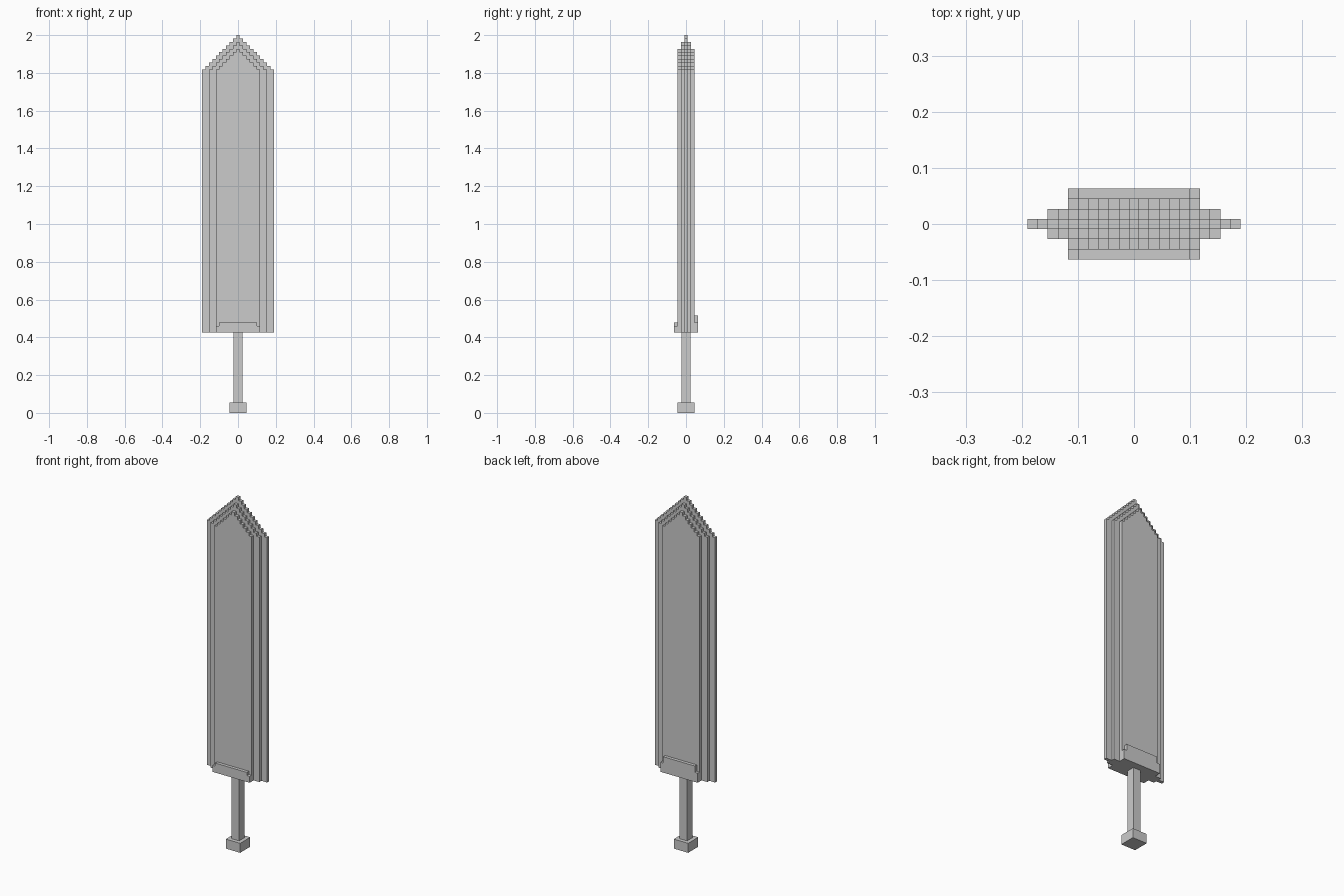
import bpy, bmesh

if "Cube" in bpy.data.objects:
    bpy.data.objects.remove(bpy.data.objects["Cube"])

U = 0.0181          # one block
BASE = 0.425        # bottom of the blade
TOP = 2.0


def slab(name, outline, y0, y1, mirror=False):
    """Extrude an (x, z) outline from y0 to y1, optionally mirrored front/back."""
    bm = bmesh.new()
    face = bm.faces.new([bm.verts.new((x, y0, z)) for x, z in outline])
    ext = bmesh.ops.extrude_face_region(bm, geom=[face])
    verts = [g for g in ext["geom"] if isinstance(g, bmesh.types.BMVert)]
    bmesh.ops.translate(bm, verts=verts, vec=(0, y1 - y0, 0))
    bmesh.ops.recalc_face_normals(bm, faces=bm.faces)
    mesh = bpy.data.meshes.new(name)
    bm.to_mesh(mesh)
    bm.free()
    obj = bpy.data.objects.new(name, mesh)
    bpy.context.collection.objects.link(obj)
    if mirror:
        mod = obj.modifiers.new("Mirror", "MIRROR")
        mod.use_axis = (False, True, False)
    return obj


def symmetric(right):
    """Complete a right-hand outline (bottom to top) with its left half."""
    return right + [(-x, z) for x, z in reversed(right)]


def blade_outline(n):
    """Blade with n blocks either side of the middle and a stair-stepped point."""
    tip = TOP - (10 - n) * U
    right = [((n + 0.5) * U, BASE)]
    for i in range(n, -1, -1):
        z = tip - i * U
        right.append(((i + 0.5) * U, z))
        if i:
            right.append(((i - 0.5) * U, z))
    return symmetric(right)


def guard_outline(end, middle):
    """Guard plate with lower one-block ends."""
    a, b = 6.5 * U, 5.5 * U
    return symmetric([(a, BASE), (a, BASE + end * U),
                      (b, BASE + end * U), (b, BASE + middle * U)])


def box(name, half, z0, z1):
    return slab(name, symmetric([(half, z0), (half, z1)]), -half, half)


# Blade: thin cutting edge with two narrower layers on each face
slab("blade_edge", blade_outline(10), -0.5 * U, 0.5 * U)
slab("blade_bevel", blade_outline(8), 0.5 * U, 1.5 * U, mirror=True)
slab("blade_flat", blade_outline(6), 1.5 * U, 2.5 * U, mirror=True)

# Guard plates: the back one is taller
slab("guard_front", guard_outline(2, 3), -3.5 * U, -2.5 * U)
slab("guard_back", guard_outline(3, 5), 2.5 * U, 3.5 * U)

# Handle and pommel
box("handle", 0.0235, 0.054, BASE)
box("pommel", 2.5 * U, 0.0, 0.054)
